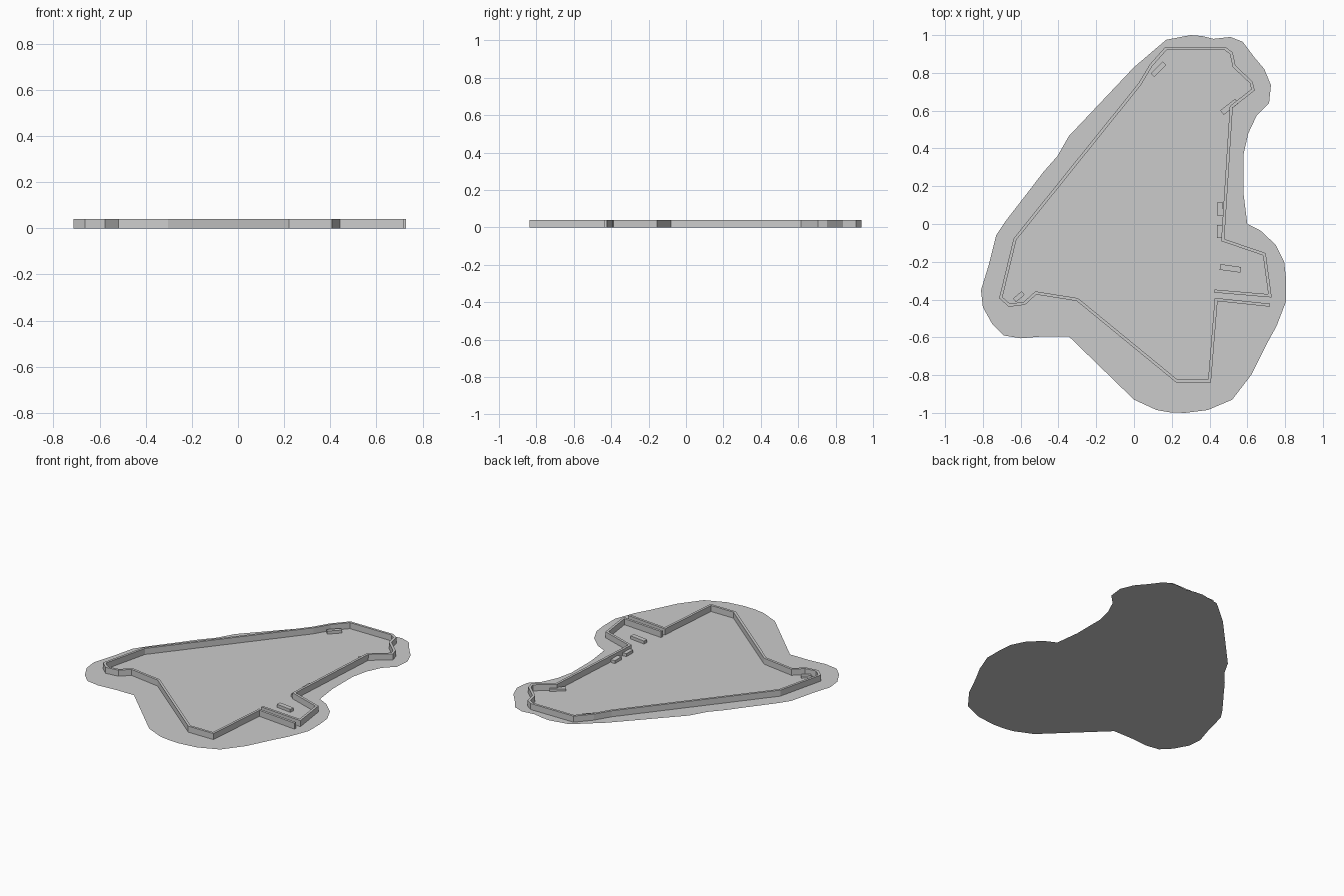
import bpy, bmesh, math
from mathutils import Vector, Matrix


def finish(name, bm):
    me = bpy.data.meshes.new(name)
    bm.to_mesh(me)
    bm.free()
    ob = bpy.data.objects.new(name, me)
    bpy.context.collection.objects.link(ob)
    return ob


def sheet(name, pts):
    """Flat single-sided outline on the ground."""
    bm = bmesh.new()
    bm.faces.new([bm.verts.new((x, y, 0)) for x, y in pts])
    bmesh.ops.triangulate(bm, faces=bm.faces[:])
    return finish(name, bm)


def wall(name, pts, height, thick):
    """Upright wall with mitred corners along an open path."""
    p = [Vector(q) for q in pts]
    bm = bmesh.new()
    rings = []
    for i, q in enumerate(p):
        d0 = (q - p[i - 1]).normalized() if i else (p[1] - q).normalized()
        d1 = (p[i + 1] - q).normalized() if i < len(p) - 1 else d0
        n0, n1 = Vector((-d0.y, d0.x)), Vector((-d1.y, d1.x))
        m = (n0 + n1).normalized()
        off = m * (thick / 2 / max(m.dot(n0), 0.5))
        rings.append([bm.verts.new((*(q + s * off), z))
                      for s, z in ((-1, 0), (1, 0), (1, height), (-1, height))])
    for a, b in zip(rings, rings[1:]):
        for k in range(4):
            j = (k + 1) % 4
            bm.faces.new((a[k], a[j], b[j], b[k]))
    bm.faces.new(rings[0])
    bm.faces.new(rings[-1])
    bmesh.ops.recalc_face_normals(bm, faces=bm.faces[:])
    return finish(name, bm)


def block(name, x, y, length, width, height, angle=0):
    bm = bmesh.new()
    mat = (Matrix.Translation((x, y, height / 2))
           @ Matrix.Rotation(math.radians(angle), 4, 'Z')
           @ Matrix.Diagonal((length, width, height, 1)))
    bmesh.ops.create_cube(bm, size=1, matrix=mat)
    return finish(name, bm)


# ground plate
sheet("ground_plate", [
    (0.12, -0.985), (0.19, -0.997), (0.27, -1.0), (0.39, -0.985), (0.52, -0.93),
    (0.62, -0.80), (0.70, -0.64), (0.755, -0.54), (0.805, -0.41), (0.805, -0.29),
    (0.795, -0.20), (0.75, -0.11), (0.67, -0.035), (0.60, 0.0), (0.58, 0.16),
    (0.58, 0.37), (0.605, 0.48), (0.65, 0.575), (0.715, 0.64), (0.725, 0.735),
    (0.69, 0.82), (0.635, 0.885), (0.575, 0.965), (0.51, 0.99), (0.42, 0.98),
    (0.36, 0.995), (0.30, 1.0), (0.17, 0.975), (0.0, 0.83), (-0.345, 0.465),
    (-0.405, 0.36), (-0.48, 0.275), (-0.56, 0.17), (-0.68, 0.015), (-0.73, -0.06),
    (-0.77, -0.22), (-0.81, -0.35), (-0.80, -0.44), (-0.75, -0.53), (-0.69, -0.59),
    (-0.60, -0.605), (-0.48, -0.595), (-0.345, -0.595), (0.0, -0.93)])

# perimeter wall with the paired entrance strips at its ends
wall("perimeter_wall", [
    (0.72, -0.43), (0.435, -0.40), (0.40, -0.83), (0.225, -0.83), (-0.30, -0.40),
    (-0.52, -0.365), (-0.58, -0.42), (-0.66, -0.43), (-0.705, -0.39), (-0.63, -0.08),
    (0.03, 0.74), (0.09, 0.84), (0.17, 0.93), (0.48, 0.93), (0.515, 0.905),
    (0.53, 0.835), (0.62, 0.75), (0.63, 0.71), (0.515, 0.62), (0.47, -0.085),
    (0.69, -0.16), (0.72, -0.38), (0.425, -0.355)], 0.04, 0.016)

# low blocks inside the yard
for i, b in enumerate([
        (0.13, 0.82, 0.09, 0.025, 0.02, 45),
        (0.455, 0.08, 0.03, 0.07, 0.02, 0),
        (0.455, -0.04, 0.03, 0.07, 0.02, 0),
        (0.51, -0.235, 0.11, 0.03, 0.02, -8),
        (0.505, 0.62, 0.10, 0.03, 0.015, 38),
        (-0.61, -0.385, 0.06, 0.025, 0.015, 40)]):
    block(f"yard_block_{i + 1}", *b)
